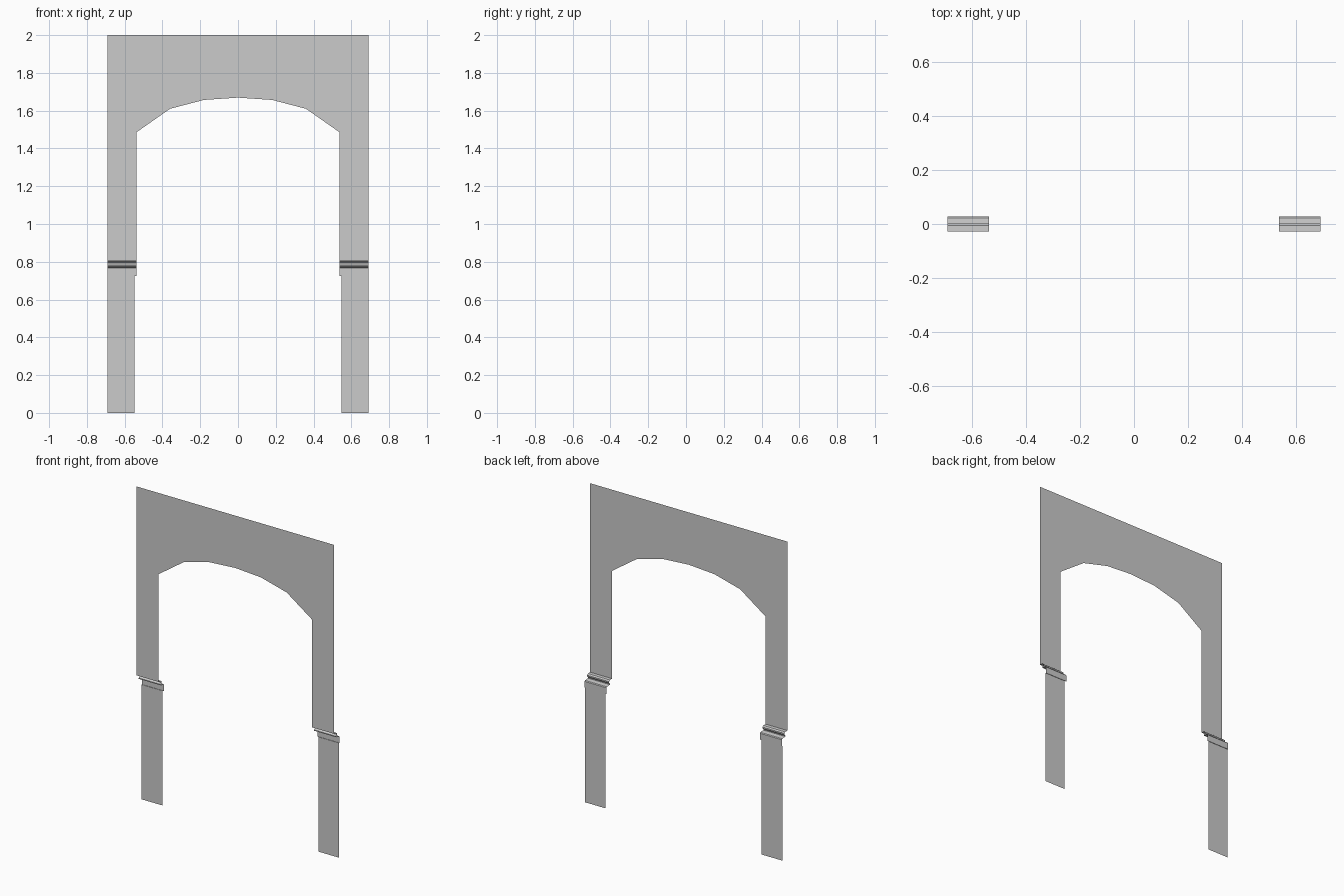
import bpy

if "Cube" in bpy.data.objects:
    bpy.data.objects.remove(bpy.data.objects["Cube"])

OUT, IN, LOW_IN = 0.691, 0.537, 0.547   # outer edge, opening edge, lower panel edge
BACK, FRONT = -0.027, 0.027             # recessed upper sheet, proud lower sheet


def make_mesh(name, verts, faces):
    mesh = bpy.data.meshes.new(name)
    mesh.from_pydata(verts, [], faces)
    mesh.update()
    ob = bpy.data.objects.new(name, mesh)
    bpy.context.collection.objects.link(ob)
    return ob


def mirror_x(ob):
    m = ob.modifiers.new("mirror", 'MIRROR')
    m.use_axis[0] = True
    m.merge_threshold = 0.0005


# Upper wall sheet: half the arch, one column strip per segment, mirrored
arch = [(0, 1.669), (0.18, 1.657), (0.36, 1.61), (IN, 1.486)]
verts, faces = [], []
for x, z in arch:
    verts += [(x, BACK, z), (x, BACK, 2.0)]
for i in range(len(arch) - 1):
    a = 2 * i
    faces.append((a, a + 1, a + 3, a + 2))
n = len(verts)
verts += [(OUT, BACK, 2.0), (OUT, BACK, 1.486), (OUT, BACK, 0.804), (IN, BACK, 0.804)]
faces += [(n - 2, n - 1, n, n + 1), (n + 3, n - 2, n + 1, n + 2)]
mirror_x(make_mesh("arched_upper_wall", verts, faces))

# Rail moulding: open (y, z) profile swept along x
profile = [(BACK, 0.804), (-0.006, 0.803), (0.002, 0.796), (0.002, 0.788),
           (-0.006, 0.780), (-0.006, 0.774), (FRONT - 0.004, 0.771),
           (FRONT, 0.766), (FRONT, 0.726), (FRONT - 0.003, 0.726)]
verts, faces = [], []
for y, z in profile:
    verts += [(IN, y, z), (OUT, y, z)]
for i in range(len(profile) - 1):
    a = 2 * i
    faces.append((a, a + 1, a + 3, a + 2))
mirror_x(make_mesh("rail_moulding", verts, faces))

# Lower wainscot sheet
y = FRONT - 0.003
mirror_x(make_mesh("lower_wall_panel",
                   [(LOW_IN, y, 0), (LOW_IN, y, 0.726), (OUT, y, 0.726), (OUT, y, 0)],
                   [(0, 1, 2, 3)]))
